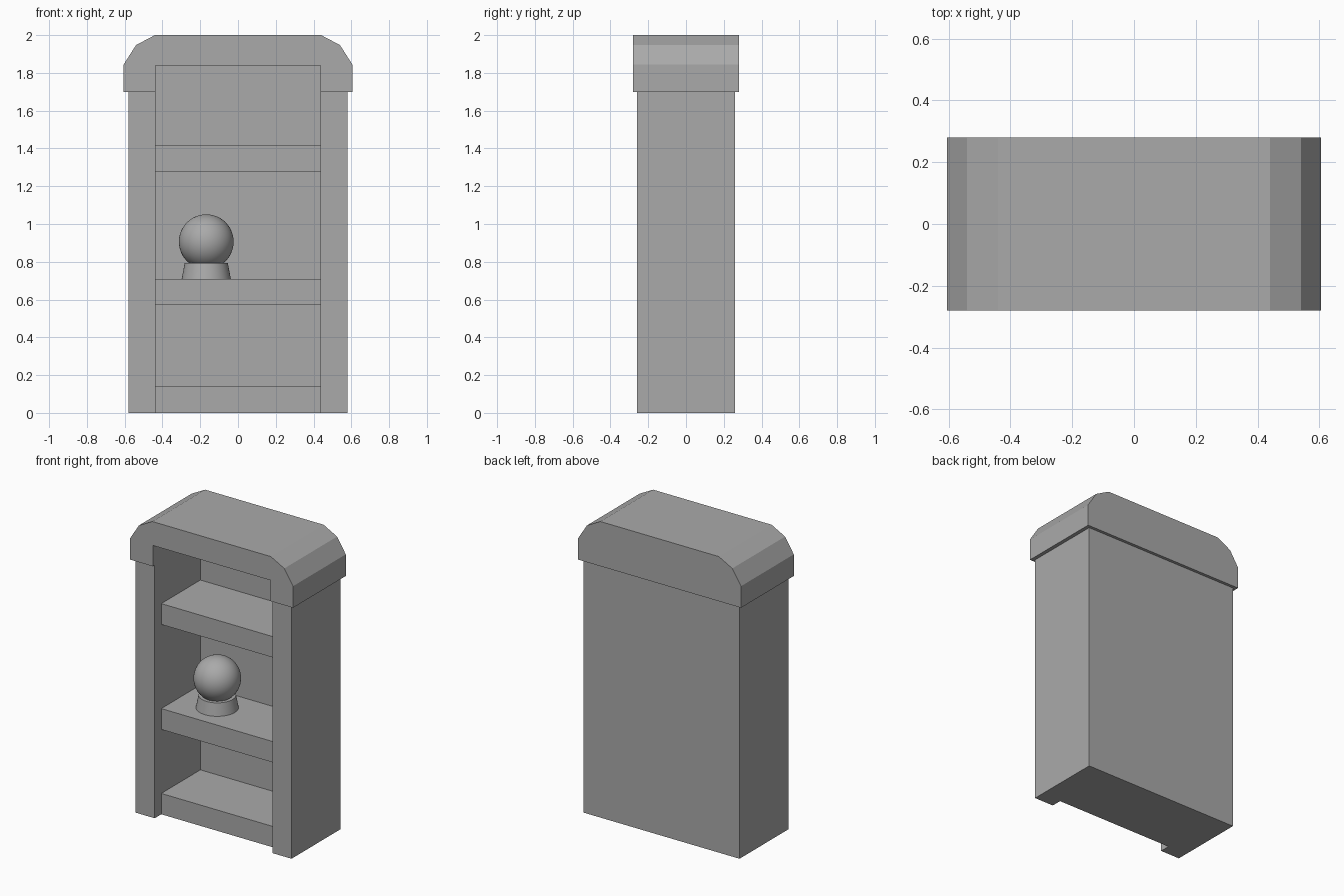
import bpy
import bmesh
from math import radians

if "Cube" in bpy.data.objects:
    bpy.data.objects.remove(bpy.data.objects["Cube"], do_unlink=True)

# One plain grey for the whole piece
GREY = (0.4, 0.4, 0.4, 1)
grey = bpy.data.materials.new("plain grey")
grey.use_nodes = True
grey.diffuse_color = GREY
grey.node_tree.nodes["Principled BSDF"].inputs["Base Color"].default_value = GREY


def extrude_profile(name, outline, front, back):
    """Extrude an x-z outline along y from front to back."""
    bm = bmesh.new()
    face = bm.faces.new([bm.verts.new((x, front, z)) for x, z in outline])
    moved = bmesh.ops.extrude_face_region(bm, geom=[face])["geom"]
    verts = [v for v in moved if isinstance(v, bmesh.types.BMVert)]
    bmesh.ops.translate(bm, verts=verts, vec=(0, back - front, 0))
    bmesh.ops.recalc_face_normals(bm, faces=bm.faces)
    mesh = bpy.data.meshes.new(name)
    bm.to_mesh(mesh)
    bm.free()
    mesh.materials.append(grey)
    obj = bpy.data.objects.new(name, mesh)
    bpy.context.collection.objects.link(obj)
    return obj


def board(name, half_width, bottom, top, front, back):
    outline = [(-half_width, bottom), (half_width, bottom),
               (half_width, top), (-half_width, top)]
    return extrude_profile(name, outline, front, back)


def finish_round(name):
    obj = bpy.context.object
    obj.name = name
    obj.data.materials.append(grey)
    bpy.ops.object.shade_smooth_by_angle(angle=radians(30))


INNER, BACK = 0.437, 0.225

# Cabinet body and chamfered top cap
body = board("cabinet_body", 0.58, 0, 1.7, -0.26, 0.26)
half = [(0.605, 1.7), (0.605, 1.845), (0.54, 1.947), (0.44, 2.0)]
cap = extrude_profile("top_cap", half + [(-x, z) for x, z in reversed(half)],
                      -0.28, 0.28)

# Open front, cut through both body and cap
cutter = board("opening_cutter", INNER, -0.1, 1.84, -0.5, BACK)
cutter.hide_render = True
for obj in (body, cap):
    cut = obj.modifiers.new("opening", "BOOLEAN")
    cut.operation = "DIFFERENCE"
    cut.solver = "EXACT"
    cut.object = cutter
    bpy.context.view_layer.objects.active = obj
    bpy.ops.object.modifier_apply(modifier=cut.name)
bpy.data.objects.remove(cutter, do_unlink=True)

# Three thick shelves, set back from the front
for name, bottom in (("bottom", 0), ("middle", 0.57), ("upper", 1.275)):
    board(name + "_shelf", INNER, bottom, bottom + 0.14, -0.19, BACK)

# Ball on a tapered stand
BALL_X, BALL_Y = -0.168, 0.02
bpy.ops.mesh.primitive_cone_add(vertices=48, radius1=0.13, radius2=0.114,
                                depth=0.083, location=(BALL_X, BALL_Y, 0.7515))
finish_round("ball_stand")
bpy.ops.mesh.primitive_uv_sphere_add(segments=48, ring_count=24, radius=0.145,
                                     location=(BALL_X, BALL_Y, 0.906))
finish_round("crystal_ball")
